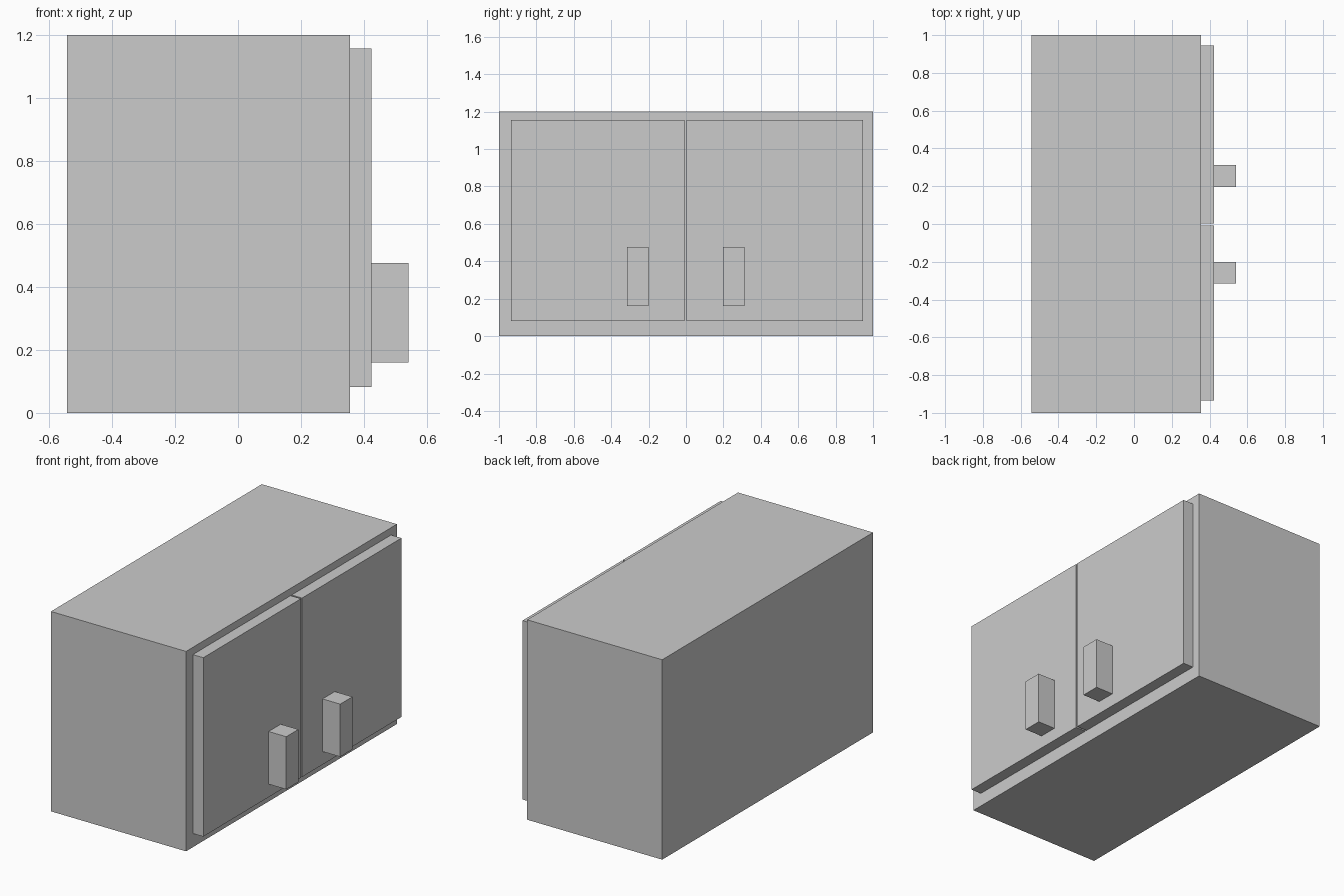
import bpy

if "Cube" in bpy.data.objects:
    bpy.data.objects.remove(bpy.data.objects["Cube"])


def box(name, x, y, z):
    """Box spanning the given (min, max) ranges."""
    bpy.ops.mesh.primitive_cube_add(size=1, location=[sum(r) / 2 for r in (x, y, z)])
    ob = bpy.context.object
    ob.name = name
    ob.scale = [r[1] - r[0] for r in (x, y, z)]
    bpy.ops.object.transform_apply(location=False, rotation=False, scale=True)
    return ob


# Cabinet carcass
box("cabinet_body", (-0.542, 0.355), (-1, 1), (0, 1.2))

# Two doors with a narrow gap, each with a block handle near the middle
doors = {"left": ((-0.935, -0.008), (-0.315, -0.2)),
         "right": ((0.002, 0.945), (0.197, 0.313))}
for side, (door_y, handle_y) in doors.items():
    box(side + "_door", (0.355, 0.424), door_y, (0.082, 1.156))
    box(side + "_handle", (0.424, 0.541), handle_y, (0.16, 0.476))
